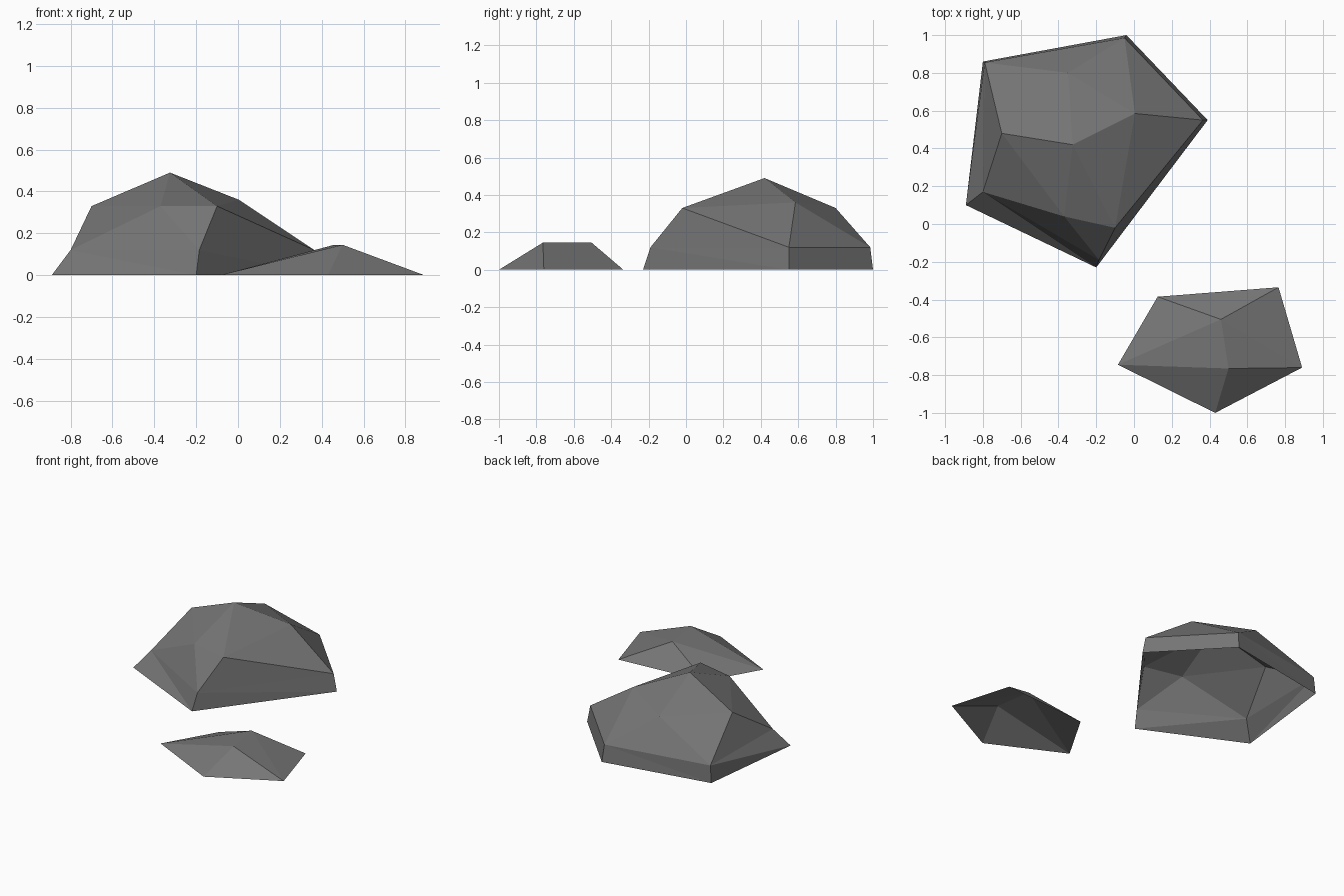
import bpy

if "Cube" in bpy.data.objects:
    bpy.data.objects.remove(bpy.data.objects["Cube"])

stone = bpy.data.materials.new("stone_grey")
stone.diffuse_color = (0.18, 0.18, 0.18, 1)
stone.use_nodes = True
stone.node_tree.nodes["Principled BSDF"].inputs["Base Color"].default_value = stone.diffuse_color


def build_rock(name, rings, peak=None):
    """Stack five-point rings, join them with zigzag triangles; underside stays open."""
    verts = list(dict.fromkeys(p for ring in rings for p in ring))
    loops = [[verts.index(p) for p in ring] for ring in rings]
    faces = []
    for low, up in zip(loops, loops[1:]):
        for i in range(len(low)):
            j = (i + 1) % len(low)
            faces += [(low[i], low[j], up[i]), (low[j], up[j], up[i])]
    if peak:
        verts.append(peak)
        top = loops[-1]
        faces += [(top[i - 1], top[i], len(verts) - 1) for i in range(len(top))]
    faces = [f for f in faces if len(set(f)) == 3]  # shared ridge points collapse
    mesh = bpy.data.meshes.new(name)
    mesh.from_pydata(verts, [], faces)
    mesh.materials.append(stone)
    obj = bpy.data.objects.new(name, mesh)
    bpy.context.collection.objects.link(obj)
    return obj


def ring(z, *points):
    return [(x, y, z) for x, y in points]


# Large boulder: ground ring, low shoulder, upper shoulder, peak
upper = ring(0.33, (-0.37, 0.04), (-0.10, -0.02), (0.005, 0.585), (-0.35, 0.80), (-0.70, 0.48))
upper[2] = (0.005, 0.585, 0.36)
build_rock("large_rock", [
    ring(0, (-0.89, 0.10), (-0.20, -0.23), (0.39, 0.55), (-0.04, 1.0), (-0.80, 0.86)),
    ring(0.12, (-0.80, 0.17), (-0.185, -0.19), (0.365, 0.55), (-0.05, 0.985), (-0.79, 0.855)),
    upper,
], peak=(-0.325, 0.42, 0.49))

# Small rock: ground ring rising to a short ridge
front, back = (0.50, -0.765, 0.145), (0.46, -0.505, 0.145)
build_rock("small_rock", [
    ring(0, (-0.085, -0.745), (0.43, -1.0), (0.89, -0.76), (0.765, -0.335), (0.125, -0.385)),
    [front, front, back, back, back],
])
